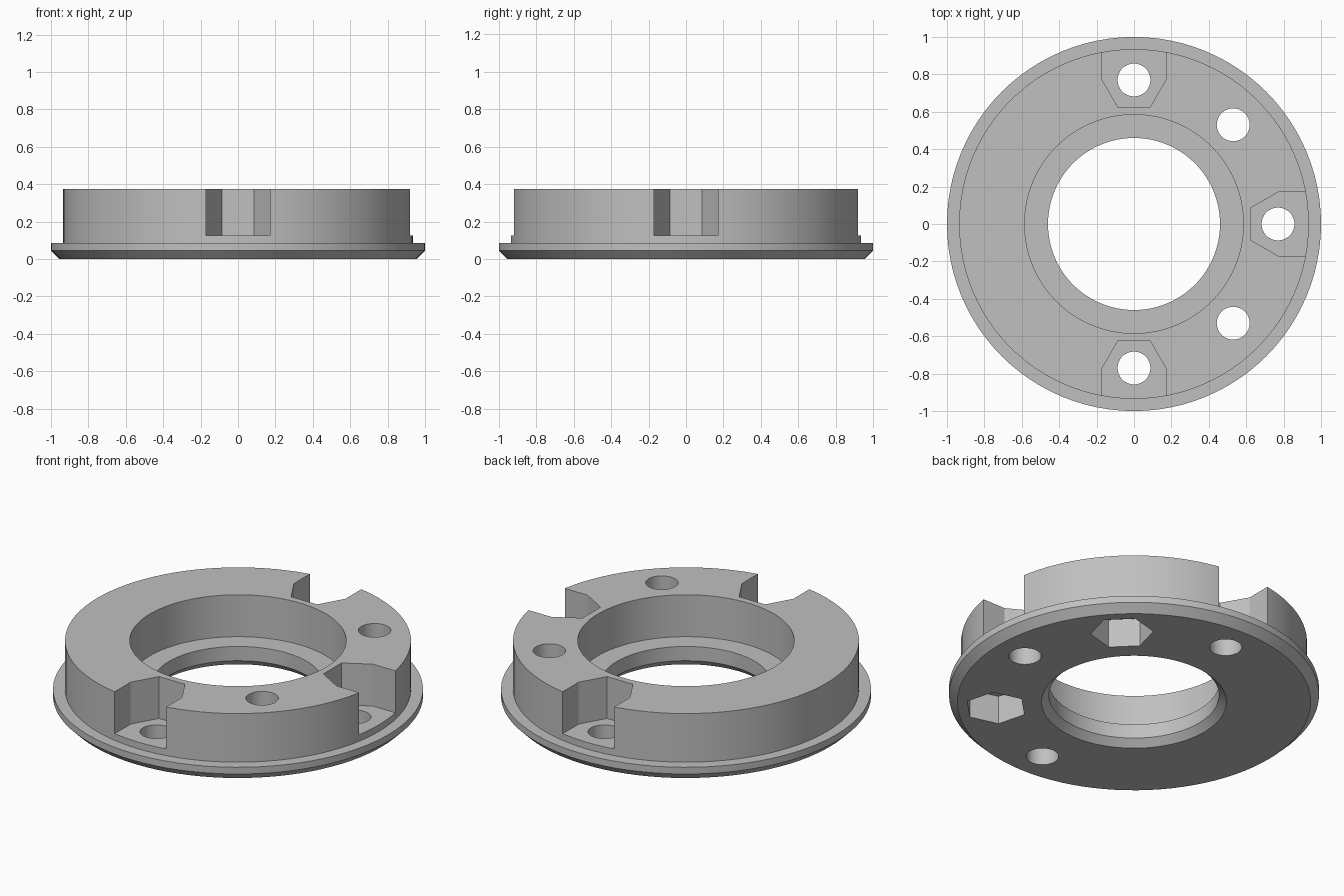
import bpy, bmesh, math
from mathutils import Matrix, Vector

if "Cube" in bpy.data.objects:
    bpy.data.objects.remove(bpy.data.objects["Cube"])

SEGMENTS = 96

grey = bpy.data.materials.new("plain grey")
grey.diffuse_color = (0.53, 0.53, 0.53, 1)
grey.use_nodes = True
grey.node_tree.nodes["Principled BSDF"].inputs["Base Color"].default_value = grey.diffuse_color


def add_object(name, bm):
    bmesh.ops.recalc_face_normals(bm, faces=bm.faces)
    mesh = bpy.data.meshes.new(name)
    bm.to_mesh(mesh)
    bm.free()
    mesh.materials.append(grey)
    obj = bpy.data.objects.new(name, mesh)
    bpy.context.collection.objects.link(obj)
    return obj


def lathe(name, profile):
    """Revolve a closed (radius, height) profile about z."""
    bm = bmesh.new()
    rings = []
    for i in range(SEGMENTS):
        a = math.tau * i / SEGMENTS
        rings.append([bm.verts.new((r * math.cos(a), r * math.sin(a), z)) for r, z in profile])
    n = len(profile)
    for i in range(SEGMENTS):
        a, b = rings[i], rings[(i + 1) % SEGMENTS]
        for j in range(n):
            k = (j + 1) % n
            bm.faces.new((a[j], b[j], b[k], a[k]))
    return add_object(name, bm)


def prism(name, outline, z0, z1, turn):
    """Extrude an outline from z0 to z1 and turn it about z."""
    bm = bmesh.new()
    face = bm.faces.new([bm.verts.new((x, y, z0)) for x, y in outline])
    top = bmesh.ops.extrude_face_region(bm, geom=[face])["geom"]
    bmesh.ops.translate(bm, verts=[v for v in top if isinstance(v, bmesh.types.BMVert)],
                        vec=Vector((0, 0, z1 - z0)))
    bm.transform(Matrix.Rotation(turn, 4, "Z"))
    return add_object(name, bm)


def polygon(cx, radius, sides, start=0.0):
    return [(cx + radius * math.cos(start + math.tau * i / sides),
             radius * math.sin(start + math.tau * i / sides)) for i in range(sides)]


# Ring body: chamfered flange, raised wall, stepped bore
body = lathe("flange_ring", [
    (0.955, 0), (1.0, 0.045), (1.0, 0.085), (0.935, 0.085), (0.935, 0.375),
    (0.585, 0.375), (0.585, 0.125), (0.46, 0.125), (0.46, 0.04), (0.50, 0)])

NUT = 0.17                      # nut corner radius
FLAT = NUT * math.sqrt(3) / 2   # nut centre to flat
cutters = []
for q in range(4):
    axis = q * math.pi / 2
    diagonal = axis + math.pi / 4
    # Open nut slot in the wall, with a bolt hole through its floor
    slot = [(1.1, -NUT), (1.1, NUT), (0.77, NUT), (0.77 - FLAT, NUT / 2),
            (0.77 - FLAT, -NUT / 2), (0.77, -NUT)]
    cutters.append(prism("slot_cutter", slot, 0.125, 0.6, axis))
    cutters.append(prism("slot_hole_cutter", polygon(0.77, 0.088, 32), -0.2, 0.3, axis))
    # Through hole with a hexagonal nut pocket underneath
    cutters.append(prism("hole_cutter", polygon(0.75, 0.088, 32), -0.2, 0.6, diagonal))
    cutters.append(prism("pocket_cutter", polygon(0.75, NUT, 6, math.pi / 6), -0.2, 0.17, diagonal))

bpy.context.view_layer.objects.active = body
body.select_set(True)
for cutter in cutters:
    mod = body.modifiers.new("cut", "BOOLEAN")
    mod.operation = "DIFFERENCE"
    mod.solver = "EXACT"
    mod.object = cutter
    bpy.ops.object.modifier_apply(modifier=mod.name)
    bpy.data.objects.remove(cutter, do_unlink=True)

bpy.ops.object.shade_smooth_by_angle(angle=math.radians(25))
